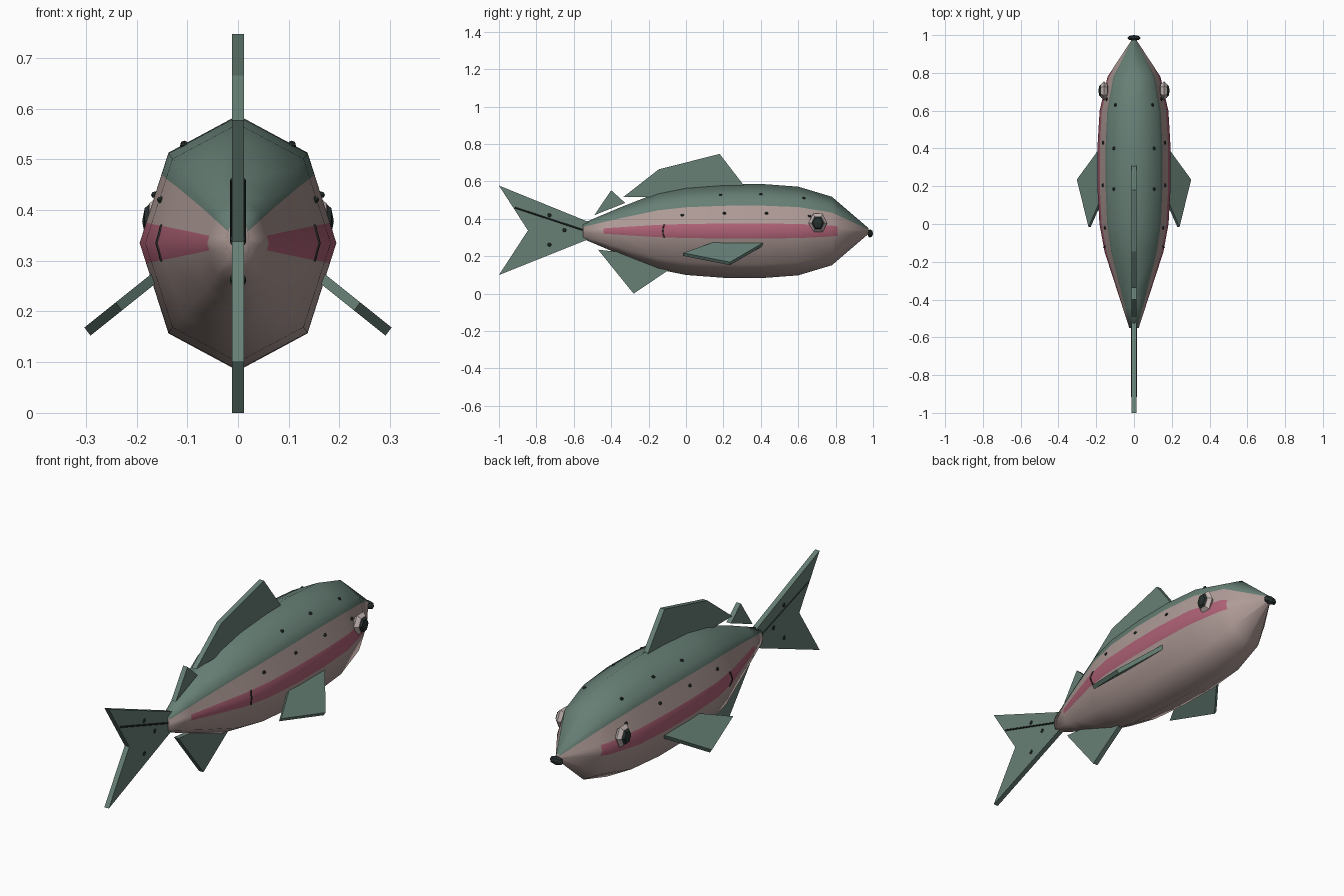
import bpy, bmesh, math
from mathutils import Vector

if "Cube" in bpy.data.objects:
    bpy.data.objects.remove(bpy.data.objects["Cube"])


def material(name, color):
    m = bpy.data.materials.new(name)
    m.diffuse_color = (*color, 1)
    m.use_nodes = True
    m.node_tree.nodes["Principled BSDF"].inputs["Base Color"].default_value = m.diffuse_color
    return m


GREEN = material("grey_green", (0.135, 0.215, 0.18))
FLESH = material("pale_flesh", (0.43, 0.33, 0.31))
ROSE = material("rose_stripe", (0.42, 0.12, 0.18))
DARK = material("near_black", (0.02, 0.03, 0.028))
EYE = material("eye_pale", (0.55, 0.47, 0.45))


def make(name, bm, mats, smooth=False):
    bmesh.ops.recalc_face_normals(bm, faces=bm.faces)
    me = bpy.data.meshes.new(name)
    bm.to_mesh(me)
    bm.free()
    for m in mats:
        me.materials.append(m)
    if smooth:
        me.shade_smooth()
    ob = bpy.data.objects.new(name, me)
    bpy.context.collection.objects.link(ob)
    return ob


# Body stations: y, half width, half height around the centre line
MID = 0.335
STATIONS = [(-0.55, 0.025, 0.042), (-0.35, 0.09, 0.127), (-0.15, 0.155, 0.205),
            (0, 0.183, 0.235), (0.2, 0.194, 0.25), (0.4, 0.194, 0.252),
            (0.6, 0.182, 0.237), (0.78, 0.14, 0.183), (0.975, 0.012, 0.016)]


def radii(y):
    for (y0, a0, b0), (y1, a1, b1) in zip(STATIONS, STATIONS[1:]):
        if y <= y1:
            t = (y - y0) / (y1 - y0)
            return a0 + t * (a1 - a0), b0 + t * (b1 - b0)
    return STATIONS[-1][1:]


def unit_x(h):
    """Half width of a unit octagon at height h."""
    h, c = abs(h), math.sqrt(0.5)
    return 1 - (1 - c) * h / c if h < c else c * (1 - h) / (1 - c)


def skin(y, z):
    rx, rz = radii(y)
    return rx * unit_x((z - MID) / rz)


# Body: octagonal loft, split at the back colour line and the stripe edges
BACK, STRIPE = 0.54, 0.16
half = [1, math.sqrt(0.5), BACK, STRIPE, 0, -STRIPE, -math.sqrt(0.5), -1]
section = [(unit_x(h), h) for h in half]
section += [(-x, h) for x, h in section[-2:0:-1]]
ys = sorted([s[0] for s in STATIONS] + [-0.44, 0.81])
bm = bmesh.new()
rings = []
for y in ys:
    rx, rz = radii(y)
    rings.append([bm.verts.new((x * rx, y, MID + h * rz)) for x, h in section])
n = len(section)
for i in range(len(ys) - 1):
    for k in range(n):
        j = (k + 1) % n
        f = bm.faces.new((rings[i][k], rings[i][j], rings[i + 1][j], rings[i + 1][k]))
        h = (section[k][1] + section[j][1]) / 2
        if h > BACK:
            f.material_index = 0
        elif abs(h) < STRIPE and -0.45 < ys[i] < 0.8:
            f.material_index = 2
        else:
            f.material_index = 1
for ring in (rings[0], rings[-1]):
    bm.faces.new(ring).material_index = 1
make("body", bm, [GREEN, FLESH, ROSE], smooth=True)


def slab(name, pts, offset):
    """Flat plate: 3D outline thickened by +-offset."""
    bm = bmesh.new()
    off = Vector(offset)
    a = [bm.verts.new(Vector(p) + off) for p in pts]
    b = [bm.verts.new(Vector(p) - off) for p in pts]
    bm.faces.new(a)
    bm.faces.new(b[::-1])
    for i in range(len(pts)):
        j = (i + 1) % len(pts)
        bm.faces.new((a[i], b[i], b[j], a[j]))
    return make(name, bm, [GREEN])


# Fins on the centre plane, outlines in (y, z)
FINS = {
    "tail_fin": [(-0.5, 0.375), (-1, 0.578), (-0.845, 0.338), (-1, 0.1), (-0.5, 0.3)],
    "dorsal_fin": [(-0.335, 0.517), (-0.145, 0.665), (0.18, 0.747), (0.32, 0.565), (0.2, 0.515)],
    "small_back_fin": [(-0.49, 0.42), (-0.4, 0.553), (-0.325, 0.485)],
    "belly_fin": [(-0.47, 0.235), (-0.28, 0.0), (-0.08, 0.135), (-0.15, 0.2)],
}
for name, outline in FINS.items():
    slab(name, [(0, y, z) for y, z in outline], (0.012, 0, 0))


def ball(name, loc, scale, mat, segs=6, rings=4):
    """Low sided ball whose poles point along x."""
    bm = bmesh.new()
    bmesh.ops.create_uvsphere(bm, u_segments=segs, v_segments=rings, radius=1)
    for v in bm.verts:
        x, y, z = v.co
        v.co = Vector((z * scale[0], y * scale[1], x * scale[2])) + Vector(loc)
    return make(name, bm, [mat])


def line(name, pts, radius):
    """Thin dark line drawn on a surface."""
    cu = bpy.data.curves.new(name, "CURVE")
    cu.dimensions = "3D"
    cu.bevel_depth = radius
    cu.bevel_resolution = 0
    cu.use_fill_caps = True
    sp = cu.splines.new("POLY")
    sp.points.add(len(pts) - 1)
    for p, co in zip(sp.points, pts):
        p.co = (*co, 1)
    cu.materials.append(DARK)
    ob = bpy.data.objects.new(name, cu)
    bpy.context.collection.objects.link(ob)


SPOTS = [(-0.02, 0.42), (0.185, 0.527), (0.205, 0.43), (0.4, 0.53),
         (0.43, 0.43), (0.63, 0.51), (0.66, 0.415)]
TAIL_SPOTS = [(-0.73, 0.42), (-0.65, 0.34), (-0.73, 0.262)]
for s, side in ((1, "right"), (-1, "left")):
    # Side fins slope down and outwards
    plan = [(0.14, 0.45), (0.297, 0.235), (0.235, -0.015), (0.14, 0.2)]
    slab("side_fin_" + side,
         [(s * x, y, 0.27 - 0.8 * (x - 0.16)) for x, y in plan],
         (s * 0.006, 0, 0.008))
    # Eyes
    ball("eye_" + side, (s * 0.158, 0.705, 0.378), (0.024, 0.05, 0.057), EYE)
    ball("pupil_" + side, (s * 0.172, 0.705, 0.378), (0.017, 0.036, 0.042), DARK)
    # Spots on the flank and the tail
    for i, (y, z) in enumerate(SPOTS):
        ball(f"spot_{side}_{i}", (s * skin(y, z), y, z), (0.008, 0.01, 0.008), DARK)
    for i, (y, z) in enumerate(TAIL_SPOTS):
        ball(f"tail_spot_{side}_{i}", (s * 0.012, y, z), (0.004, 0.011, 0.011), DARK)
    # Flank mark and tail crease
    line("flank_mark_" + side,
         [(s * skin(y, z), y, z) for y, z in
          ((-0.115, 0.3), (-0.122, 0.318), (-0.124, 0.335), (-0.122, 0.352), (-0.115, 0.37))], 0.004)
    line("tail_crease_" + side,
         [(s * 0.012, -0.915, 0.46), (s * 0.012, -0.55, 0.34)], 0.004)

# Mouth tip
ball("mouth", (0, 0.985, 0.322), (0.036, 0.015, 0.022), DARK, 8, 4)
